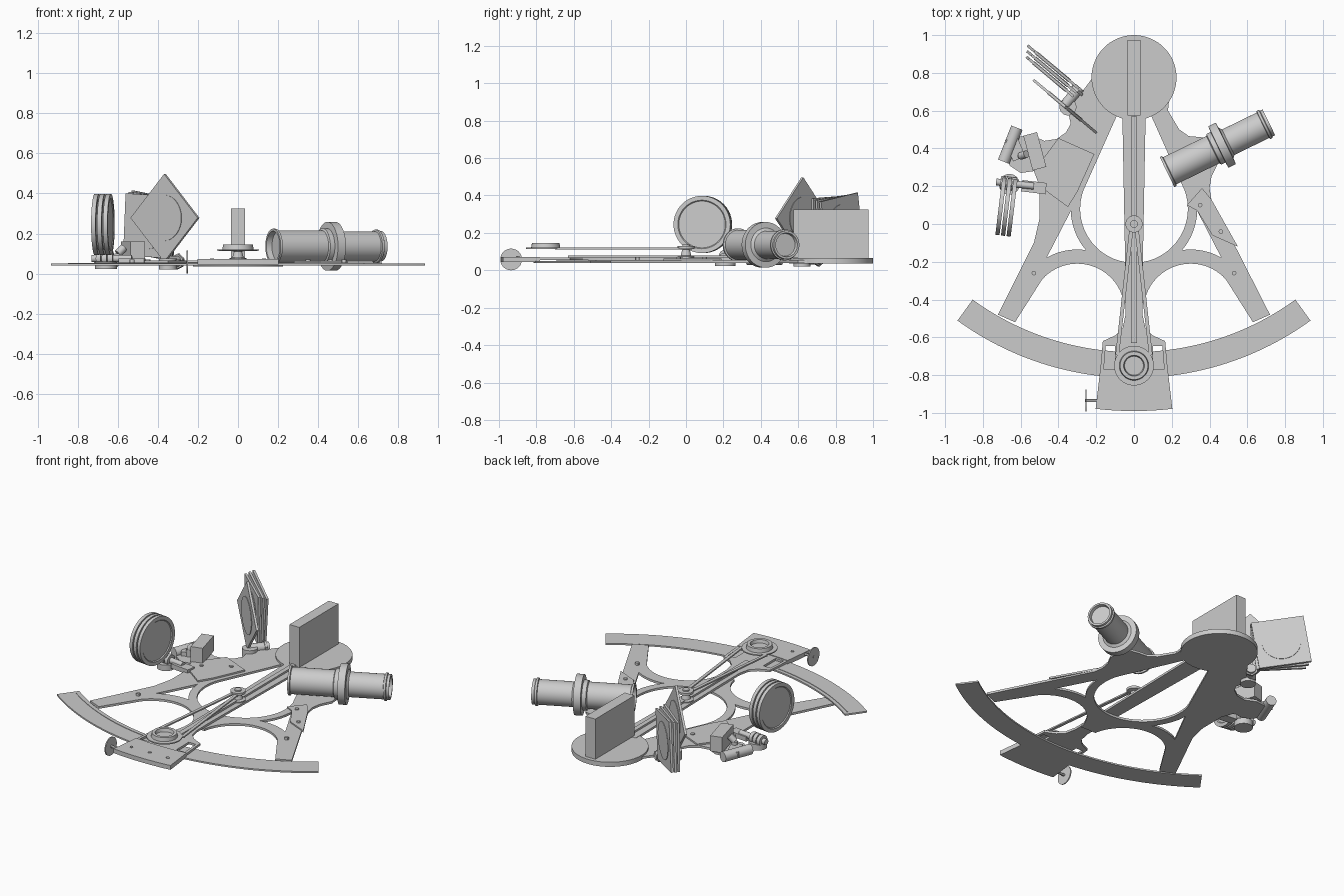
import bpy, bmesh, math
from mathutils import Vector, Matrix

cube = bpy.data.objects.get("Cube")
if cube:
    bpy.data.objects.remove(cube)

grey = bpy.data.materials.new("plain grey")
grey.use_nodes = True
grey.diffuse_color = (0.6, 0.6, 0.6, 1)
grey.node_tree.nodes["Principled BSDF"].inputs["Base Color"].default_value = (0.6, 0.6, 0.6, 1)
parts = []


def finish(name, bm):
    bmesh.ops.remove_doubles(bm, verts=bm.verts, dist=1e-5)
    bmesh.ops.recalc_face_normals(bm, faces=bm.faces)
    mesh = bpy.data.meshes.new(name)
    bm.to_mesh(mesh)
    bm.free()
    mesh.materials.append(grey)
    obj = bpy.data.objects.new(name, mesh)
    bpy.context.collection.objects.link(obj)
    parts.append(obj)
    return obj


def arc(cx, cy, r, a0, a1, n=24):
    angles = [math.radians(a0 + (a1 - a0) * i / n) for i in range(n + 1)]
    return [(cx + r * math.cos(a), cy + r * math.sin(a)) for a in angles]


def flip(points):
    return [(-x, y) for x, y in reversed(points)]


def plate(name, loops, z0, z1):
    """Flat plate from an outline followed by its holes."""
    curve = bpy.data.curves.new(name + " outline", 'CURVE')
    curve.dimensions = '2D'
    curve.fill_mode = 'BOTH'
    curve.extrude = (z1 - z0) / 2
    for loop in loops:
        spline = curve.splines.new('POLY')
        spline.points.add(len(loop) - 1)
        for point, (x, y) in zip(spline.points, loop):
            point.co = (x, y, 0, 1)
        spline.use_cyclic_u = True
    temp = bpy.data.objects.new(name + " temp", curve)
    bpy.context.collection.objects.link(temp)
    bpy.context.view_layer.update()
    solid = temp.evaluated_get(bpy.context.evaluated_depsgraph_get())
    mesh = bpy.data.meshes.new_from_object(solid)
    bm = bmesh.new()
    bm.from_mesh(mesh)
    bmesh.ops.translate(bm, verts=bm.verts, vec=(0, 0, (z0 + z1) / 2))
    bpy.data.objects.remove(temp)
    bpy.data.curves.remove(curve)
    bpy.data.meshes.remove(mesh)
    return finish(name, bm)


def lathe(name, base, direction, profile, n=40):
    """Spin (radius, height) pairs about an axis."""
    bm = bmesh.new()
    verts = [bm.verts.new((r, 0, h)) for r, h in profile]
    edges = [bm.edges.new(pair) for pair in zip(verts, verts[1:])]
    bmesh.ops.spin(bm, geom=verts + edges, cent=(0, 0, 0), axis=(0, 0, 1),
                   angle=math.tau, steps=n)
    turn = Vector((0, 0, 1)).rotation_difference(Vector(direction)).to_matrix().to_4x4()
    bm.transform(Matrix.Translation(base) @ turn)
    return finish(name, bm)


def rod(name, start, end, r, n=32):
    axis = Vector(end) - Vector(start)
    h = axis.length
    return lathe(name, start, axis, [(0, 0), (r, 0), (r, h), (0, h)], n)


def box(name, centre, size, yaw=0, spin=0):
    bm = bmesh.new()
    bmesh.ops.create_cube(bm, size=1, matrix=Matrix.Diagonal((*size, 1)))
    bm.transform(Matrix.Translation(centre) @ Matrix.Rotation(math.radians(yaw), 4, 'Z')
                 @ Matrix.Rotation(math.radians(spin), 4, 'Y'))
    return finish(name, bm)


PIVOT = 0.775


def sector(r0, r1, half):
    return (arc(0, PIVOT, r1, -90 - half, -90 + half, 48)
            + arc(0, PIVOT, r0, -90 + half, -90 - half, 48))


# Graduated limb and its scale line
plate("limb", [sector(1.453, 1.59, 36)], 0.04, 0.05)
plate("scale_line", [arc(0, PIVOT, 1.481, -125, -97) + arc(0, PIVOT, 1.475, -97, -125)], 0.049, 0.053)

# Pierced frame
left_side = [(-.2, .8), (-.35, .6), (-.335, .53), (-.36, .485), (-.41, .45), (-.475, .44),
             (-.54, .47), (-.63, .46), (-.67, .4), (-.66, .31), (-.6, .27), (-.53, .28),
             (-.5, .2), (-.5, .03), (-.53, -.1), (-.72, -.48), (-.63, -.52)]
right_side = [(.63, -.52), (.72, -.48), (.41, .13), (.4, .19), (.41, .25), (.445, .32),
              (.44, .4), (.4, .45), (.35, .46), (.29, .465), (.24, .5), (.18, .6), (.2, .8)]
left_arch = arc(-.3, -.46, .25, 138, 10)
outline = left_side + left_arch + flip(left_arch) + right_side
upper_hole = [(.07, .62)] + arc(0, .08, .285, 20, -200, 40) + [(-.07, .62)]
small_hole = arc(.3, -.46, .325, 60, 100, 12) + arc(0, .08, .335, -42, -2, 12)
plate("frame", [outline, upper_hole, small_hole, flip(small_hole)], 0.04, 0.054)
plate("left_reinforcement", [[(-.4, .455), (-.21, .37), (-.3, .17), (-.35, .09), (-.5, .2), (-.53, .28)]],
      0.05, 0.064)
plate("right_reinforcement", [[(.28, .1), (.36, .19), (.41, .13), (.55, -.12), (.415, -.06), (.335, .07)]],
      0.05, 0.062)
for x, y in [(-.53, -.26), (.53, -.26), (.35, .1), (.46, -.04), (-.45, .27), (-.3, .36)]:
    rod("frame_screw", (x, y, .05), (x, y, .07), .012, 12)

# Index mirror on its turntable
rod("turntable", (0, PIVOT, .036), (0, PIVOT, .066), .225, 64)
box("index_mirror", (0, PIVOT, .195), (.07, .4, .26))

# Index arm, rib and lower carriage
half_arm = [(.062, .6), (.045, -.3), (.045, -.48), (.06, -.55), (.1, -.59), (.165, -.62), (.18, -.79)]
window = [(.1, -.645), (.15, -.645), (.16, -.77), (.1, -.77)]
plate("index_arm", [half_arm + flip(half_arm), window, flip(window)], 0.054, 0.068)
box("arm_rib", (0, -.03, .072), (.03, 1.2, .016))
plate("carriage", [sector(1.565, 1.765, 6.6)], 0.044, 0.072)
for x in (-.13, 0, .13):
    rod("carriage_screw", (x, -.9, .07), (x, -.9, .076), .01, 12)

# Micrometer wheel
rod("wheel_shaft", (-.26, -.935, .058), (-.18, -.935, .058), .008, 12)
rod("thumb_wheel", (-.258, -.935, .058), (-.251, -.935, .058), .058)

# Reading lens on swinging struts
lathe("lens_pivot", (0, 0, 0), (0, 0, 1),
      [(0, .06), (.045, .06), (.045, .075), (.028, .08), (.02, .11), (.045, .115), (.045, .13),
       (.02, .13), (.02, .138), (0, .138)])
strut = [(.004, -.03), (.025, -.03), (.098, -.69), (.08, -.7)]
for name, side in (("left_strut", strut), ("right_strut", flip(strut))):
    plate(name, [side], 0.112, 0.121)
lathe("lens_holder", (0, -.75, 0), (0, 0, 1),
      [(0, .114), (.105, .114), (.105, .121), (.078, .121), (.074, .145), (.055, .145),
       (.05, .125), (0, .125)], 48)

# Telescope
aim = Vector((math.cos(math.radians(26)), math.sin(math.radians(26)), 0))
lathe("telescope", (.175, .275, .136), aim,
      [(0, .03), (.074, .03), (.076, 0), (.088, 0), (.088, .012), (.08, .016), (.08, .27),
       (.09, .275), (.09, .3), (.122, .302), (.122, .346), (.09, .348), (.075, .36),
       (.075, .565), (.083, .568), (.083, .58), (.076, .584), (.076, .6), (.064, .6),
       (.06, .58), (0, .58)], 48)

# Index shades: one turned plate and three stacked ones, each with a round lens
along = Vector((-.766, .643, 0))
across = Vector((.643, .766, 0))


def square_shade(name, centre, spin):
    box(name, centre, (.31, .014, .31), -40, spin)
    rod(name + "_lens", centre - across * .01, centre + across * .01, .115, 40)


square_shade("turned_shade", Vector((-.365, .622, .278)), 45)
for i in range(3):
    hinge = Vector((-.33, .66, .238)) + across * (.018 + .025 * i)
    square_shade("stacked_shade", hinge + along * (.165 + .01 * i), 3 + 3 * i)
hub = Vector((-.345, .655, .06))
rod("shade_hinge", hub - across * .04, hub + across * .09, .028)
rod("shade_hinge_nut", hub + across * .06, hub + across * .075, .04, 6)
rod("shade_post", (-.35, .62, .02), (-.35, .62, .075), .045)

# Horizon mirror block with its adjusting barrel
box("horizon_block", (-.525, .385, .11), (.075, .19, .1), 15)
rod("adjusting_barrel", (-.62, .51, .06), (-.69, .33, .06), .032)
box("barrel_mount", (-.63, .4, .065), (.07, .12, .03), 22)
rod("mirror_pin", (-.6, .36, .05), (-.6, .36, .1), .018, 16)
rod("mirror_knob", (-.6, .36, .1), (-.57, .37, .13), .02, 16)

# Round horizon shades on a hinge
facing = Vector((.99, -.12, 0))
for i in (-1, 0, 1):
    c = Vector((-.675, .09, .245)) + facing * .03 * i
    lathe("round_shade", c - facing * .011, facing,
          [(0, .005), (.125, .005), (.13, 0), (.153, 0), (.153, .022), (.13, .022),
           (.125, .017), (0, .017)], 48)
    h = Vector((-.665, .215, .075)) + facing * .03 * i
    rod("hinge_knuckle", h - facing * .012, h + facing * .012, .035)
rod("hinge_pin", (-.73, .223, .075), (-.53, .2, .075), .018, 16)
box("hinge_bracket", (-.53, .195, .06), (.13, .06, .03), -7)
rod("hinge_foot", (-.66, .21, .022), (-.66, .21, .06), .055)

# Smooth round parts, keep edges crisp
bpy.ops.object.select_all(action='DESELECT')
for obj in parts:
    obj.select_set(True)
bpy.context.view_layer.objects.active = parts[0]
bpy.ops.object.shade_smooth_by_angle(angle=math.radians(30))
